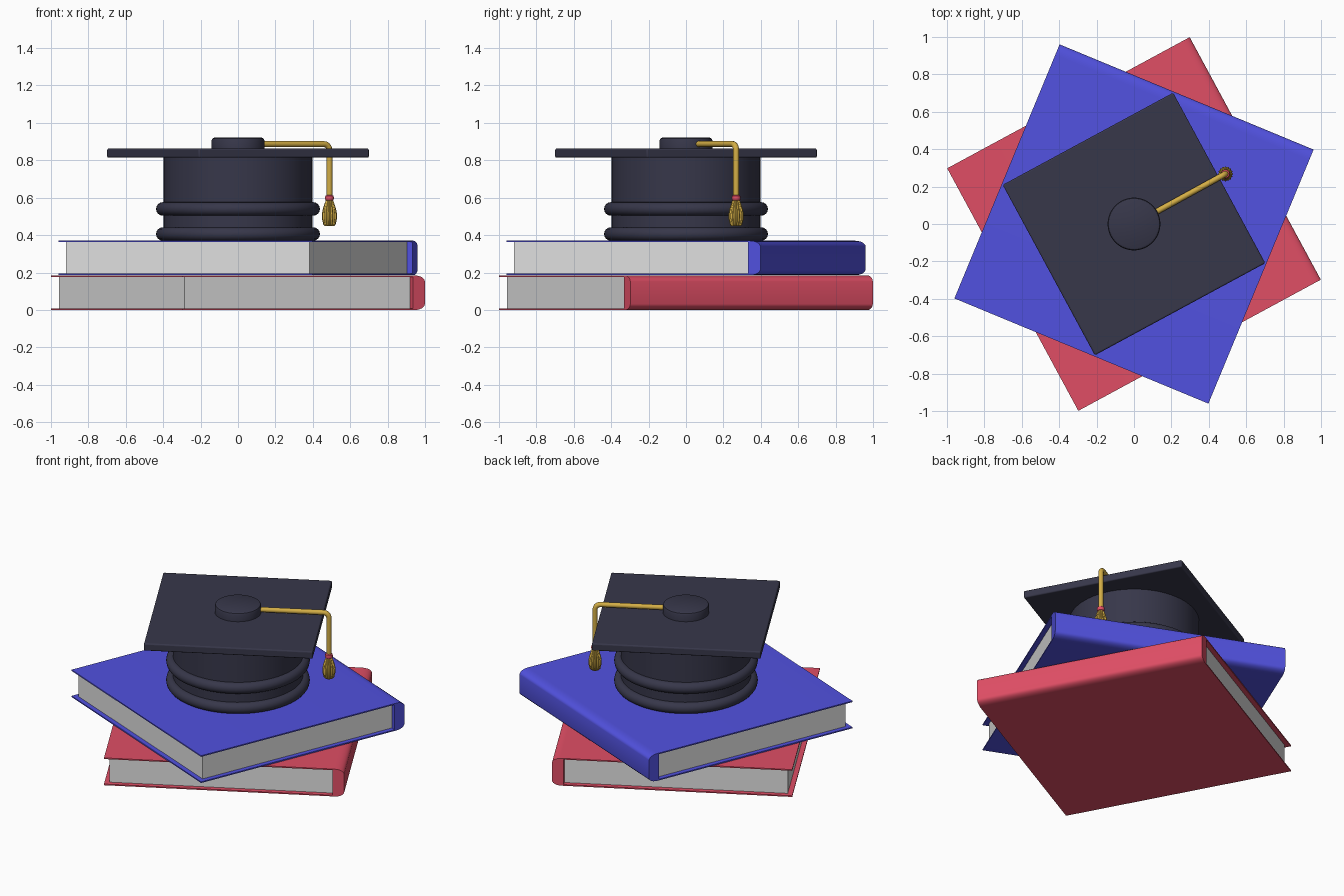
import bpy, bmesh, math
from mathutils import Vector

if "Cube" in bpy.data.objects:
    bpy.data.objects.remove(bpy.data.objects["Cube"], do_unlink=True)


def material(name, r, g, b):
    m = bpy.data.materials.new(name)
    m.use_nodes = True
    m.diffuse_color = (r, g, b, 1)
    m.node_tree.nodes["Principled BSDF"].inputs["Base Color"].default_value = (r, g, b, 1)
    return m


RED = material("red", 0.74, 0.076, 0.13)
BLUE = material("blue", 0.083, 0.083, 0.74)
PAPER = material("paper", 0.75, 0.75, 0.75)
NAVY = material("dark navy", 0.038, 0.038, 0.068)
GOLD = material("gold", 0.65, 0.42, 0.06)


def finish(name, bm, mat, loc=(0, 0, 0), angle=0, bevel=0):
    """Turn a bmesh into a placed, coloured object with smooth shading."""
    bmesh.ops.recalc_face_normals(bm, faces=bm.faces)
    mesh = bpy.data.meshes.new(name)
    bm.to_mesh(mesh)
    bm.free()
    ob = bpy.data.objects.new(name, mesh)
    bpy.context.collection.objects.link(ob)
    mesh.materials.append(mat)
    ob.location = loc
    ob.rotation_euler.z = math.radians(angle)
    bpy.ops.object.select_all(action='DESELECT')
    ob.select_set(True)
    bpy.context.view_layer.objects.active = ob
    bpy.ops.object.shade_smooth_by_angle(angle=math.radians(35))
    if bevel:
        mod = ob.modifiers.new("rounded edges", 'BEVEL')
        mod.width, mod.segments = bevel, 3
    return ob


def box(name, low, high, mat, **kw):
    bm = bmesh.new()
    bmesh.ops.create_cube(bm, size=1)
    low, high = Vector(low), Vector(high)
    for v in bm.verts:
        v.co = (low + high) / 2 + v.co * (high - low)
    return finish(name, bm, mat, **kw)


def lathe(name, profile, mat, steps=64, ridge=0, ridges=1, **kw):
    """Closed (radius, z) profile turned about z, optionally fluted."""
    bm = bmesh.new()
    rings = []
    for r, z in profile:
        ring = []
        for i in range(steps):
            a = math.tau * i / steps
            rr = r * (1 + ridge * math.cos(a * ridges))
            ring.append(bm.verts.new((rr * math.cos(a), rr * math.sin(a), z)))
        rings.append(ring)
    for lo, hi in zip(rings, rings[1:]):
        for i in range(steps):
            j = (i + 1) % steps
            bm.faces.new((lo[i], lo[j], hi[j], hi[i]))
    bm.faces.new(rings[0])
    bm.faces.new(rings[-1])
    return finish(name, bm, mat, **kw)


def torus(name, major, minor, z, mat, steps=64, sides=16, x=0, y=0):
    bm = bmesh.new()
    rings = []
    for i in range(steps):
        a = math.tau * i / steps
        ring = []
        for k in range(sides):
            b = math.tau * k / sides
            r = major + minor * math.cos(b)
            ring.append(bm.verts.new((r * math.cos(a), r * math.sin(a), minor * math.sin(b))))
        rings.append(ring)
    for i in range(steps):
        p, q = rings[i], rings[(i + 1) % steps]
        for k in range(sides):
            m = (k + 1) % sides
            bm.faces.new((p[k], q[k], q[m], p[m]))
    return finish(name, bm, mat, loc=(x, y, z))


def book(name, z, height, half, angle, mat):
    """C-shaped cover with a rounded spine on local +x, plus a page block."""
    t, spine, rx, rz = 0.008, 0.072, 0.06, 0.032
    arc = [math.radians(15 * i) for i in range(7)]
    outer = [(half - rx + rx * math.sin(a), rz - rz * math.cos(a)) for a in arc]
    outer += [(x, height - h) for x, h in reversed(outer)]
    inner = half - spine
    section = [(-half, 0)] + outer + [(-half, height), (-half, height - t),
                                      (inner, height - t), (inner, t), (-half, t)]
    bm = bmesh.new()
    face = bm.faces.new([bm.verts.new((x, -half, h)) for x, h in section])
    ext = bmesh.ops.extrude_face_region(bm, geom=[face])
    new = [g for g in ext["geom"] if isinstance(g, bmesh.types.BMVert)]
    bmesh.ops.translate(bm, verts=new, vec=(0, 2 * half, 0))
    finish(name + "_cover", bm, mat, loc=(0, 0, z), angle=angle)
    gap = 0.031
    box(name + "_pages", (gap - half, gap - half, t), (inner, half - gap, height - t),
        PAPER, loc=(0, 0, z), angle=angle)


# Stacked books
book("lower_book", 0, 0.184, 0.737, 28.4, RED)
book("upper_book", 0.186, 0.184, 0.735, 67.5, BLUE)

# Cap
lathe("cap_crown", [(0.397, 0.37), (0.397, 0.82)], NAVY)
for label, z in (("lower", 0.406), ("upper", 0.54)):
    torus("cap_band_" + label, 0.402, 0.036, z, NAVY)
box("cap_board", (-0.518, -0.518, 0.814), (0.518, 0.518, 0.863), NAVY, angle=28.4, bevel=0.008)
lathe("cap_button", [(0.141, 0.86), (0.141, 0.907), (0.137, 0.916), (0.127, 0.921)], NAVY)

# Tassel cord: out from the button, round the bend and down
TX, TY = 0.489, 0.268
reach = math.hypot(TX, TY)
turn = 0.035
path = [(0.1, 0.887)]
for i in range(7):
    a = math.radians(15 * i)
    path.append((reach - turn + turn * math.sin(a), 0.887 - turn + turn * math.cos(a)))
path.append((reach, 0.6))
curve = bpy.data.curves.new("tassel_cord", 'CURVE')
curve.dimensions = '3D'
curve.bevel_depth, curve.bevel_resolution = 0.016, 3
curve.use_fill_caps = True
spline = curve.splines.new('POLY')
spline.points.add(len(path) - 1)
for point, (d, z) in zip(spline.points, path):
    point.co = (d * TX / reach, d * TY / reach, z, 1)
curve.materials.append(GOLD)
cord = bpy.data.objects.new("tassel_cord", curve)
bpy.context.collection.objects.link(cord)

# Tassel knot and fluted tuft
lathe("tassel_knot", [(0.014, 0.582), (0.022, 0.587), (0.024, 0.598), (0.022, 0.61), (0.014, 0.615)],
      RED, steps=24, loc=(TX, TY, 0))
lathe("tassel_tuft", [(0.025, 0.45), (0.031, 0.457), (0.038, 0.49), (0.038, 0.512), (0.033, 0.54),
                      (0.024, 0.57), (0.017, 0.588)],
      GOLD, ridge=0.07, ridges=16, loc=(TX, TY, 0))
